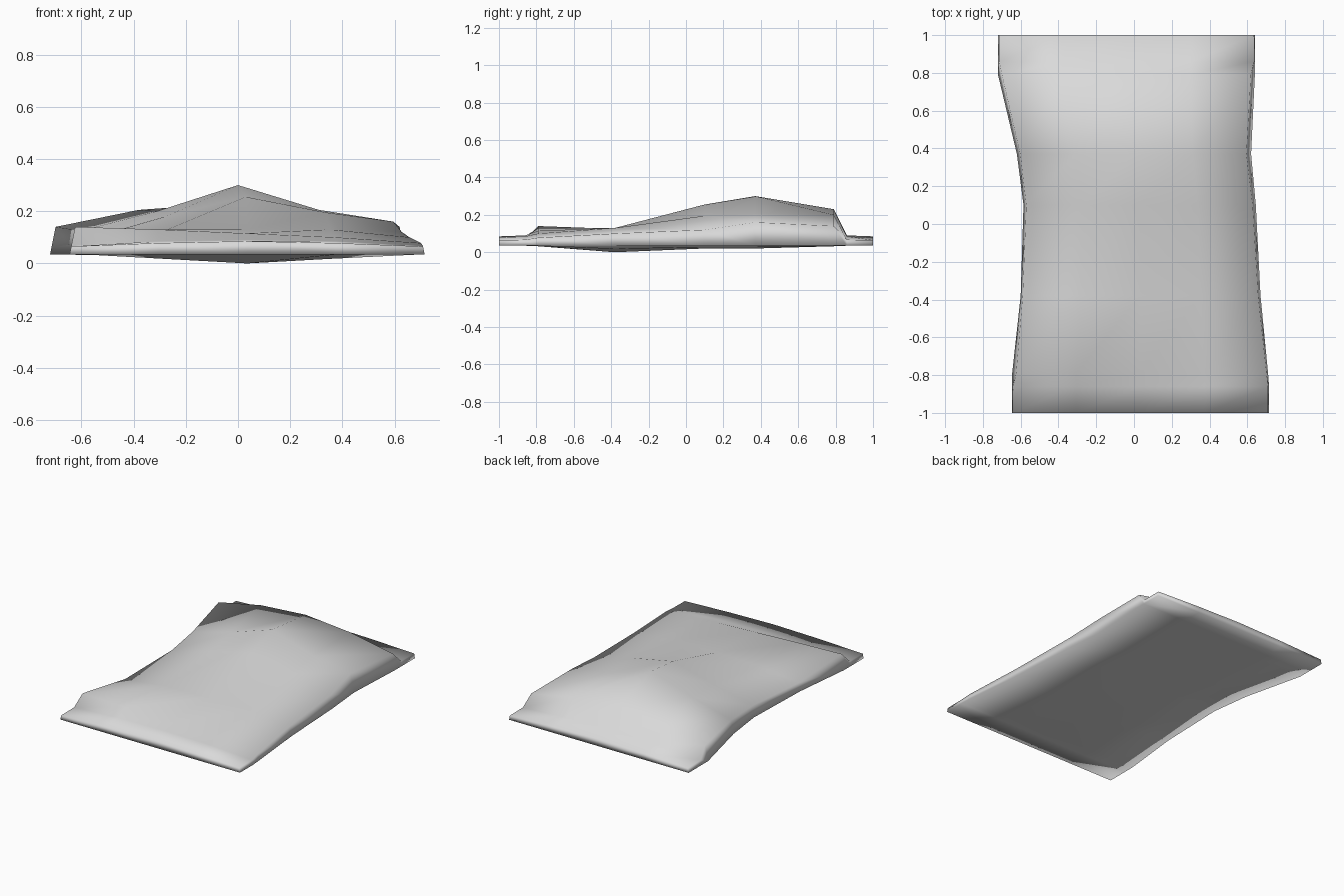
import bpy
import bmesh

cube = bpy.data.objects.get("Cube")
if cube:
    bpy.data.objects.remove(cube)

# Soft grey cloth
cloth = bpy.data.materials.new("light_grey_cloth")
cloth.use_nodes = True
grey = (0.7, 0.7, 0.7, 1.0)
cloth.diffuse_color = grey
cloth.node_tree.nodes["Principled BSDF"].inputs["Base Color"].default_value = grey

RIM = 0.035  # height of the lower seam

# Each cross-section: y, left x, right x, crown heights from left to right, belly sag
SEAM = (.065, .078, .085, .078, .065)
FOLD = (.067, .085, .09, .085, .067)
sections = [
    (-1, -.645, .715, SEAM, 0),
    (-.86, -.645, .715, FOLD, 0),
    (-.79, -.645, .71, (.14, .13, .115, .10, .078), .003),
    (-.38, -.6, .67, (.09, .125, .13, .13, .10), .035),
    (.1, -.585, .645, (.11, .18, .255, .195, .12), .015),
    (.37, -.62, .62, (.125, .2, .3, .205, .16), .015),
    (.79, -.72, .64, (.14, .205, .23, .2, .14), .003),
    (.86, -.72, .64, FOLD, 0),
    (1, -.72, .64, SEAM, 0),
]


def add_section(bm, y, left, right, crown, sag):
    """Closed loop of vertices: crown left to right, then belly right to left."""
    last = len(crown) - 1
    loop = []
    for i, z in enumerate(crown):
        t = i / last
        # the crown's edge leans inward a little where the side wall is tall
        inset = (z - RIM) * 0.2 * (1 if i == 0 else -1 if i == last else 0)
        loop.append(bm.verts.new((left + (right - left) * t + inset, y, z)))
    for i in reversed(range(last + 1)):
        t = i / last
        drop = sag * (1 - abs(2 * t - 1))
        loop.append(bm.verts.new((left + (right - left) * t, y, RIM - drop)))
    return loop


def cap(bm, loop):
    """Close an end with a strip of quads between crown and belly."""
    n = len(loop)
    for i in range(n // 2 - 1):
        bm.faces.new((loop[i], loop[i + 1], loop[n - 2 - i], loop[n - 1 - i]))


# Skin lofted through the cross-sections
bm = bmesh.new()
loops = [add_section(bm, *s) for s in sections]
for a, b in zip(loops, loops[1:]):
    for i in range(len(a)):
        j = (i + 1) % len(a)
        bm.faces.new((a[i], a[j], b[j], b[i]))
cap(bm, loops[0])
cap(bm, loops[-1])
bmesh.ops.recalc_face_normals(bm, faces=bm.faces)
for face in bm.faces:
    face.smooth = True

mesh = bpy.data.meshes.new("filled_sack")
bm.to_mesh(mesh)
bm.free()
mesh.materials.append(cloth)
sack = bpy.data.objects.new("filled_sack", mesh)
bpy.context.collection.objects.link(sack)
